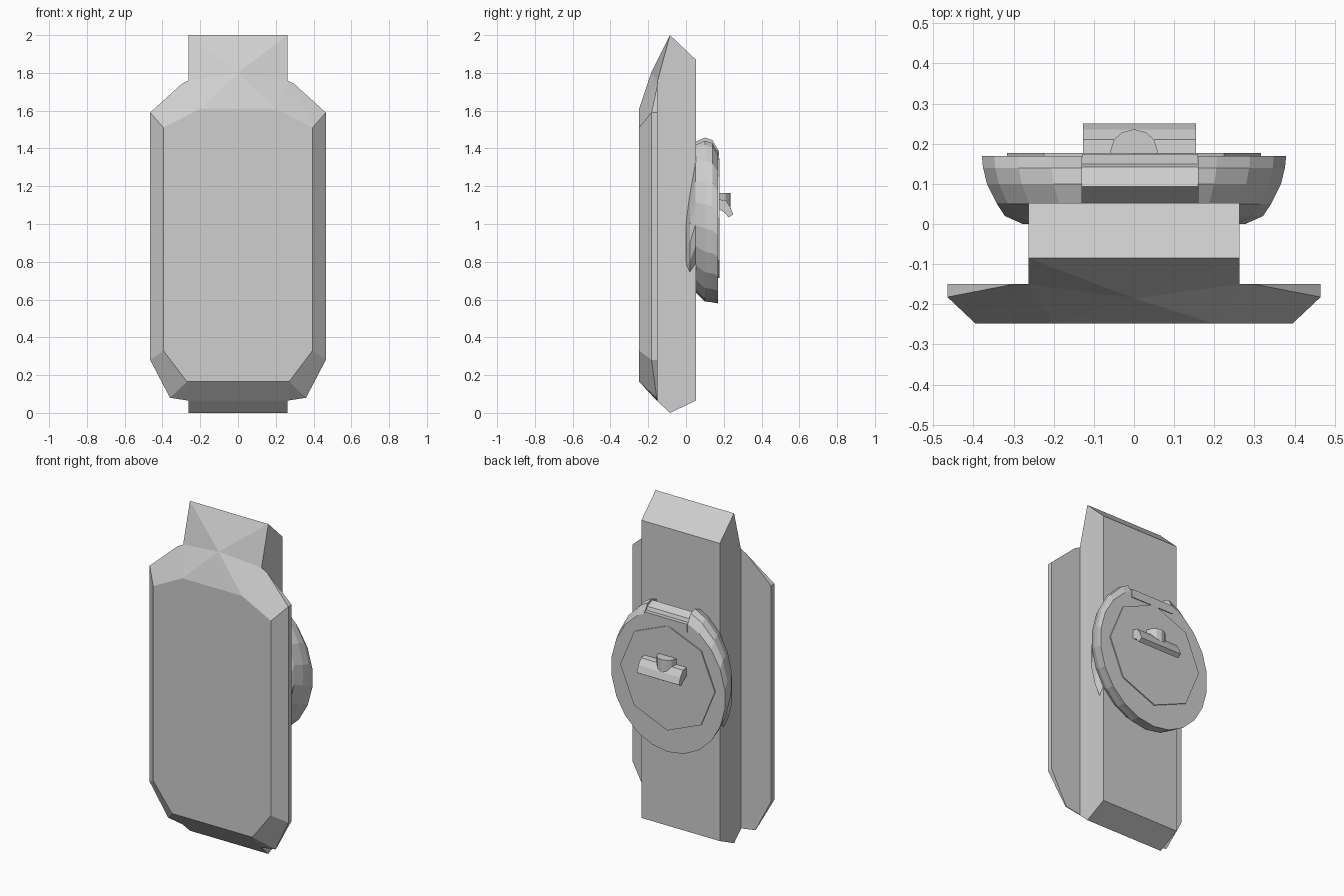
import bpy, bmesh, math

cube = bpy.data.objects.get("Cube")
if cube:
    bpy.data.objects.remove(cube)

grey = bpy.data.materials.new("plain_grey")
grey.use_nodes = True
colour = (0.62, 0.62, 0.62, 1)
grey.diffuse_color = colour
grey.node_tree.nodes["Principled BSDF"].inputs["Base Color"].default_value = colour


def finish(name, bm):
    """Turn a bmesh into a named grey object."""
    bmesh.ops.recalc_face_normals(bm, faces=bm.faces)
    mesh = bpy.data.meshes.new(name)
    bm.to_mesh(mesh)
    bm.free()
    mesh.materials.append(grey)
    obj = bpy.data.objects.new(name, mesh)
    bpy.context.collection.objects.link(obj)
    return obj


def loft(name, rings):
    """Skin a series of equal rings and cap both ends."""
    bm = bmesh.new()
    rows = [[bm.verts.new(p) for p in ring] for ring in rings]
    n = len(rows[0])
    for a, b in zip(rows, rows[1:]):
        for i in range(n):
            j = (i + 1) % n
            bm.faces.new((a[i], a[j], b[j], b[i]))
    bm.faces.new(rows[0])
    bm.faces.new(rows[-1])
    return finish(name, bm)


def prism_x(name, profile, x0, x1):
    """Extrude a (y, z) profile along x."""
    return loft(name, [[(x, y, z) for y, z in profile] for x in (x0, x1)])


def hull(name, points):
    """Convex solid around points mirrored in x."""
    bm = bmesh.new()
    for x, y, z in points:
        for s in ((1, -1) if x else (1,)):
            bm.verts.new((s * x, y, z))
    res = bmesh.ops.convex_hull(bm, input=bm.verts)
    inside = [g for g in res["geom_interior"] if isinstance(g, bmesh.types.BMVert)]
    bmesh.ops.delete(bm, geom=inside, context="VERTS")
    bmesh.ops.dissolve_limit(bm, angle_limit=0.01, verts=bm.verts, edges=bm.edges)
    return finish(name, bm)


def ellipse(rx, rz, y, cz, sides):
    steps = [2 * math.pi * i / sides for i in range(sides)]
    return [(rx * math.sin(a), y, cz + rz * math.cos(a)) for a in steps]


# Long central bar with slanted ends
prism_x("central_bar", [(-0.085, 2), (0.052, 1.87), (0.052, 0.065), (-0.085, 0),
                        (-0.155, 0.065), (-0.15, 1.76)], -0.263, 0.263)

# Raised ridge on the upper front of the bar
hull("upper_ridge", [(0.263, -0.085, 2), (0, -0.185, 1.8), (0.263, -0.15, 1.76)])

# Wide bevelled front plate
hull("front_plate", [
    (0.395, -0.248, 0.33), (0.27, -0.248, 0.165), (0.395, -0.248, 1.51), (0.2, -0.248, 1.61),
    (0.465, -0.182, 0.28), (0.465, -0.182, 1.59), (0.465, -0.15, 0.28), (0.465, -0.15, 1.59),
    (0.36, -0.155, 0.08), (0.263, -0.155, 0.065), (0.3, -0.15, 1.74), (0.263, -0.15, 1.76),
    (0.36, -0.15, 0.08), (0.263, -0.15, 0.065), (0, -0.185, 1.8)])

# Rounded case on the back
case = loft("round_case", [ellipse(*r, 22) for r in (
    (0.383, 0.42, 0.17, 1.0),
    (0.38, 0.445, 0.14, 1.03),
    (0.37, 0.45, 0.1, 1.04),
    (0.345, 0.415, 0.05, 1.055),
    (0.325, 0.36, 0.02, 0.95),
    (0.28, 0.3, 0.0, 0.9))])

# Slot in the top of the case
cutter = prism_x("slot_cutter", [(-0.1, 1.36), (0.3, 1.36), (0.3, 1.6), (-0.1, 1.6)], -0.13, 0.16)
cutter.hide_render = True
cutter.hide_set(True)
cut = case.modifiers.new("slot", "BOOLEAN")
cut.operation = "DIFFERENCE"
cut.solver = "EXACT"
cut.object = cutter
bpy.context.view_layer.objects.active = case
bpy.ops.object.modifier_apply(modifier="slot")
bpy.data.objects.remove(cutter)

# Clip seated in the slot
prism_x("top_clip", [(0.05, 1.34), (0.055, 1.37), (0.093, 1.43), (0.142, 1.41),
                     (0.15, 1.39), (0.175, 1.39), (0.175, 1.34)], -0.13, 0.16)

# Thin eight-sided cover on the case
loft("case_cover", [ellipse(0.317, 0.317, y, 1.03, 8) for y in (0.168, 0.177)])

# Slanted grip and its arched mount
prism_x("grip", [(0.172, 1.13), (0.21, 1.125), (0.235, 1.09), (0.25, 1.05),
                 (0.225, 1.035), (0.205, 1.06), (0.172, 1.08)], -0.127, 0.155)
arch = [(-0.062, 0.172), (-0.05, 0.21), (-0.03, 0.228), (0, 0.236),
        (0.03, 0.228), (0.05, 0.21), (0.062, 0.172)]
loft("grip_mount", [[(x, y, z) for x, y in arch] for z in (1.09, 1.165)])
